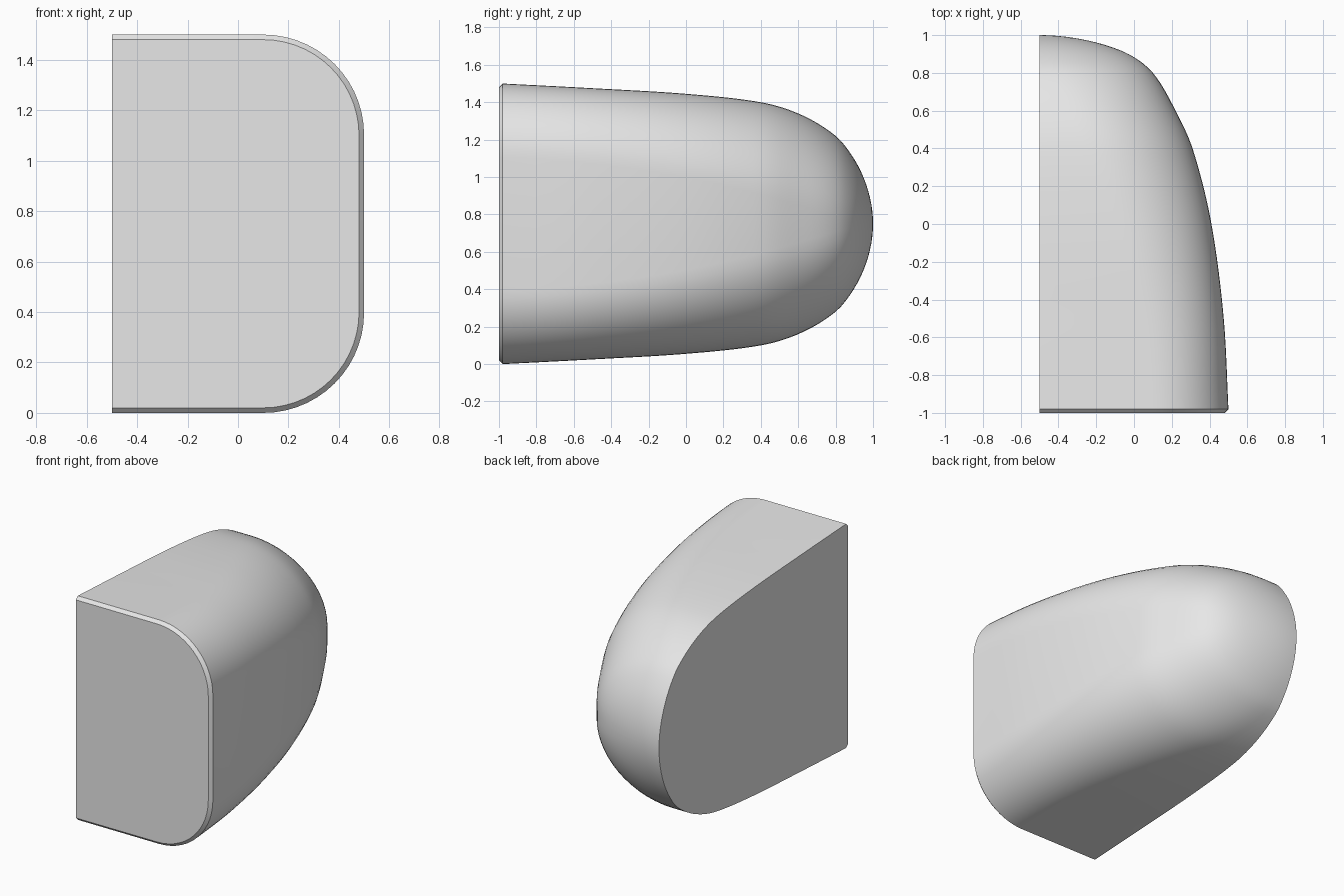
import bpy, bmesh, math

cube = bpy.data.objects.get("Cube")
if cube:
    bpy.data.objects.remove(cube)

grey = bpy.data.materials.new("plain grey")
grey.use_nodes = True
grey.diffuse_color = (0.8, 0.8, 0.8, 1)
grey.node_tree.nodes["Principled BSDF"].inputs["Base Color"].default_value = (0.8, 0.8, 0.8, 1)

FLAT_X, MID_Z = -0.5, 0.75
RINGS, CORNER = 44, 14

# Distance from the rounded tip, section width, section half height
KEYS = [(0, 0, 0), (0.1, 0.47, 0.345), (0.2, 0.6, 0.47), (0.4, 0.72, 0.59),
        (0.6, 0.81, 0.65), (1, 0.91, 0.695), (1.5, 0.975, 0.725), (1.98, 1, 0.75)]


def profile(d, col):
    """Smooth interpolation of the squared size, which keeps the tip round."""
    xs = [k[0] for k in KEYS]
    ys = [k[col] ** 2 for k in KEYS]
    last = len(xs) - 1

    def slope(i):
        a, b = max(i - 1, 0), min(i + 1, last)
        return (ys[b] - ys[a]) / (xs[b] - xs[a])

    i = 0
    while i < last - 1 and d > xs[i + 1]:
        i += 1
    span = xs[i + 1] - xs[i]
    t = (d - xs[i]) / span
    bend = t * t * (3 - 2 * t)
    value = ys[i] * (1 - bend) + ys[i + 1] * bend
    value += span * slope(i) * t * (1 - t) ** 2 - span * slope(i + 1) * t * t * (1 - t)
    return math.sqrt(max(value, 0))


def section(y, width, half, rx, rz):
    """D-shaped outline, flat on one side, with two rounded corners."""
    upper = []
    for i in range(CORNER + 1):
        a = math.pi / 2 * i / CORNER
        upper.append((FLAT_X + width - rx + rx * math.sin(a), half - rz + rz * math.cos(a)))
    upper.insert(0, (FLAT_X, half))
    outline = upper + [(x, -z) for x, z in reversed(upper)]
    return [bm.verts.new((x, y, MID_Z + z)) for x, z in outline]


bm = bmesh.new()

# Front edge bevel, then the tapering shell
rings = [section(-1, 0.98, 0.73, 0.38, 0.38)]
for i in range(RINGS):
    d = 1.98 * (1 - i / RINGS) ** 2
    w, h = profile(d, 1), profile(d, 2)
    blend = (1 - d / 1.98) ** 2
    rings.append(section(1 - d, w, h, w * (0.4 + 0.6 * blend), h * (0.53 + 0.47 * blend)))

for a, b in zip(rings, rings[1:]):
    for j in range(len(a) - 1):
        bm.faces.new((a[j], a[j + 1], b[j + 1], b[j]))

# Close the tip, the front and the flat side
tip = bm.verts.new((FLAT_X, 1, MID_Z))
end = rings[-1]
for j in range(len(end) - 1):
    bm.faces.new((end[j], end[j + 1], tip))
bm.faces.new(rings[0])
bm.faces.new([r[0] for r in rings] + [tip] + [r[-1] for r in reversed(rings)])

bmesh.ops.remove_doubles(bm, verts=bm.verts, dist=0.00001)
bmesh.ops.recalc_face_normals(bm, faces=bm.faces)
mesh = bpy.data.meshes.new("half_shell")
bm.to_mesh(mesh)
bm.free()
mesh.materials.append(grey)
shell = bpy.data.objects.new("half_shell", mesh)
bpy.context.collection.objects.link(shell)

bpy.ops.object.select_all(action="DESELECT")
shell.select_set(True)
bpy.context.view_layer.objects.active = shell
bpy.ops.object.shade_smooth_by_angle(angle=math.radians(30))
